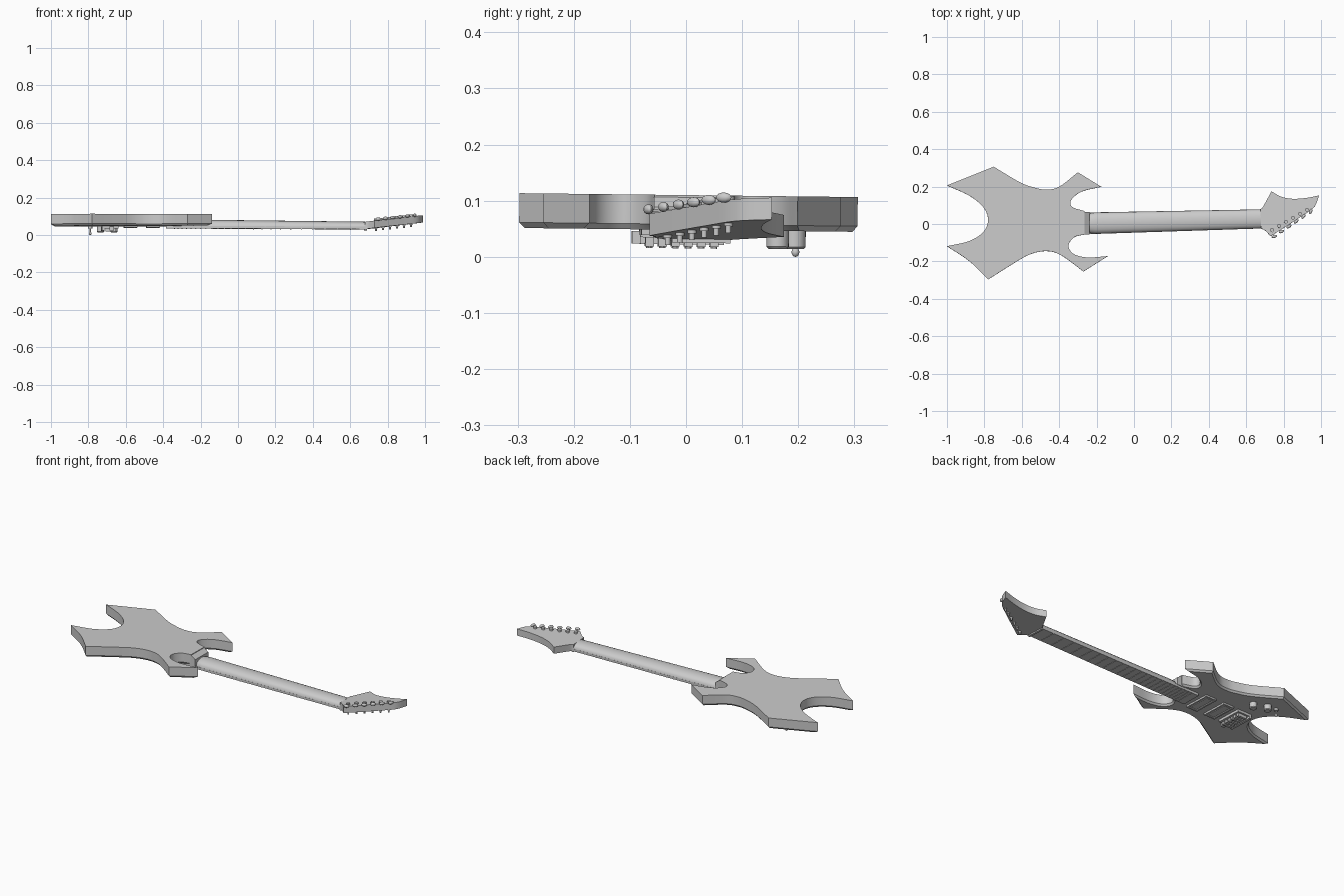
import bpy, bmesh, math
from mathutils import Matrix, Vector

if "Cube" in bpy.data.objects:
    bpy.data.objects.remove(bpy.data.objects["Cube"])

gray = bpy.data.materials.new("plain_gray")
gray.diffuse_color = (0.6, 0.6, 0.6, 1)
gray.use_nodes = True
gray.node_tree.nodes["Principled BSDF"].inputs["Base Color"].default_value = gray.diffuse_color
ROLL = Matrix.Rotation(-0.0115, 4, 'X')   # the whole instrument leans slightly
SKEW = math.atan(0.0255)                  # neck axis angle seen from above


def mid(x):
    """Y of the neck centre line."""
    return 0.003 + 0.0255 * (x + 0.25)


def finish(name, bm, smooth=False):
    bmesh.ops.recalc_face_normals(bm, faces=bm.faces[:])
    bm.transform(ROLL)
    me = bpy.data.meshes.new(name)
    bm.to_mesh(me)
    bm.free()
    me.materials.append(gray)
    ob = bpy.data.objects.new(name, me)
    bpy.context.collection.objects.link(ob)
    if smooth:
        bpy.ops.object.select_all(action='DESELECT')
        ob.select_set(True)
        bpy.context.view_layer.objects.active = ob
        bpy.ops.object.shade_smooth_by_angle(angle=math.radians(35))
    return ob


def add_box(bm, c, s, rot=SKEW):
    m = Matrix.Translation(c) @ Matrix.Rotation(rot, 4, 'Z') @ Matrix.Diagonal((*s, 1))
    bmesh.ops.create_cube(bm, size=1, matrix=m)


def add_cyl(bm, x, y, z0, z1, r0, r1=None, n=16):
    bmesh.ops.create_cone(bm, cap_ends=True, segments=n, radius1=r0,
                          radius2=r0 if r1 is None else r1, depth=z1 - z0,
                          matrix=Matrix.Translation((x, y, (z0 + z1) / 2)))


def spline(p, n=5):
    """Smooth curve through the points, last point left out."""
    q = [Vector(v) for v in p]
    if len(q) == 2:
        return q[:1]
    q = [2 * q[0] - q[1]] + q + [2 * q[-1] - q[-2]]
    out = []
    for a, b, c, d in zip(q, q[1:], q[2:], q[3:]):
        for i in range(n):
            t = i / n
            out.append(0.5 * (2 * b + (c - a) * t + (2 * a - 5 * b + 4 * c - d) * t * t
                              + (3 * b - a - 3 * c + d) * t ** 3))
    return out


def outline(curves):
    return [v for c in curves for v in spline(c)]


def slab(bm, pts, z0, z1):
    """Extrude an outline; returns the bottom face."""
    f = bm.faces.new([bm.verts.new((p[0], p[1], z0)) for p in pts])
    top = bmesh.ops.extrude_face_region(bm, geom=[f], use_keep_orig=True)
    bmesh.ops.translate(bm, vec=(0, 0, z1 - z0),
                        verts=[v for v in top['geom'] if isinstance(v, bmesh.types.BMVert)])
    return f


def loft(bm, rings):
    rows = [[bm.verts.new(p) for p in r] for r in rings]
    n = len(rows[0])
    for a, b in zip(rows, rows[1:]):
        for i in range(n):
            bm.faces.new((a[i], a[(i + 1) % n], b[(i + 1) % n], b[i]))
    bm.faces.new(rows[0])
    bm.faces.new(rows[-1])


# Body: horned outline with a chamfer round the playing face
body = outline([
    [(-1, .205), (-.75, .305)],
    [(-.75, .305), (-.61, .222), (-.53, .193), (-.47, .183), (-.40, .198), (-.30, .275)],
    [(-.30, .275), (-.175, .198)],
    [(-.175, .198), (-.28, .172), (-.335, .128), (-.33, .09), (-.265, .068)],
    [(-.265, .068), (-.265, -.057)],
    [(-.265, -.057), (-.32, -.072), (-.35, -.115), (-.325, -.16), (-.25, -.18), (-.14, -.173)],
    [(-.14, -.173), (-.27, -.255)],
    [(-.27, -.255), (-.39, -.168), (-.47, -.146), (-.56, -.165), (-.66, -.222), (-.78, -.298)],
    [(-.78, -.298), (-.88, -.2), (-1, -.12)],
    [(-1, -.12), (-.88, -.092), (-.805, -.043), (-.78, .02), (-.805, .088), (-.88, .15), (-1, .205)],
])
bm = bmesh.new()
face = slab(bm, body, .058, .110)
bmesh.ops.recalc_face_normals(bm, faces=bm.faces[:])
bmesh.ops.inset_region(bm, faces=[face], thickness=.008, use_even_offset=True, use_boundary=True)
bmesh.ops.translate(bm, verts=face.verts[:], vec=(0, 0, -.010))
finish("body", bm, True)

# Heel block where the neck meets the body
bm = bmesh.new()
prof = [(-.29, .046), (-.29, .106), (-.264, .106), (-.238, .088), (-.238, .046)]
loft(bm, [[(x, y, z) for x, z in prof] for y in (-.058, .064)])
finish("heel", bm)

# Neck: half-round section, rounded at the heel end
bm = bmesh.new()
rings = []
for x, s in ((-.252, .55), (-.246, .78), (-.232, .93), (-.205, 1), (.68, 1)):
    t = (x + .25) / .93
    hw, zb, h = (.058 - .007 * t) * s, .045 - .004 * t, (.037 - .007 * t) * (.6 + .4 * s)
    rings.append([(x, mid(x) + hw * math.cos(math.pi * i / 10),
                   zb + h * math.sin(math.pi * i / 10) ** .8) for i in range(11)])
loft(bm, rings)
finish("neck", bm, True)

# Fretboard: tapered strip under the neck
bm = bmesh.new()
loft(bm, [[(x, mid(x) - w, z), (x, mid(x) + w, z), (x, mid(x) + w, z + .014), (x, mid(x) - w, z + .014)]
          for x, w, z in ((-.385, .059, .035), (.68, .051, .030))])
finish("fretboard", bm)

# Frets: spaced by the twelfth-root rule
bm = bmesh.new()
for i in range(1, 25):
    x = .68 - 1.36 * (1 - 2 ** (-i / 12))
    t = (x + .385) / 1.065
    add_box(bm, (x, mid(x), .0347 - .005 * t), (.004, .114 - .016 * t, .003))
finish("frets", bm)

# Nut
bm = bmesh.new()
add_box(bm, (.682, mid(.682), .037), (.012, .104, .024))
finish("nut", bm)

# Headstock: pointed outline, tilted upward
head = outline([
    [(.675, .078), (.69, .092), (.735, .174)],
    [(.735, .174), (.785, .146), (.845, .134), (.92, .138), (.99, .152)],
    [(.99, .152), (.962, .088), (.885, .033), (.80, -.022), (.73, -.066)],
    [(.73, -.066), (.70, -.035), (.675, -.024)],
])


def tilt(x):
    return .12 * (x - .68)


bm = bmesh.new()
slab(bm, head, .031, .070)
for v in bm.verts:
    v.co.z += tilt(v.co.x)
finish("headstock", bm, True)

# Tuners: post below, housing above, button beyond the edge
posts, buttons = bmesh.new(), bmesh.new()
for i in range(6):
    t = i / 5
    px, py = .738 + .187 * t, -.033 + .108 * t
    bx, by = .750 + .195 * t, -.068 + .134 * t
    z = tilt(px)
    add_cyl(posts, px, py, .014 + z, .035 + z, .005, n=12)
    add_cyl(posts, px, py, .026 + z, .035 + z, .008, n=12)
    add_cyl(posts, px, py, .068 + z, .080 + z, .010, n=12)
    d = Vector((bx - px, by - py, 0))
    ang = math.atan2(d.y, d.x)
    add_box(posts, ((px + bx) / 2, (py + by) / 2, .075 + z), (d.length, .006, .006), ang)
    m = (Matrix.Translation((bx, by, .077 + z)) @ Matrix.Rotation(ang, 4, 'Z')
         @ Matrix.Diagonal((.008, .015, .009, 1)))
    bmesh.ops.create_uvsphere(buttons, u_segments=12, v_segments=8, radius=1, matrix=m)
finish("tuner_posts", posts, True)
finish("tuner_buttons", buttons, True)

# Pickups: surround frame with a raised coil block inside
for name, x in (("neck_pickup", -.455), ("bridge_pickup", -.575)):
    bm = bmesh.new()
    y = mid(x)
    for s in (-1, 1):
        add_box(bm, (x + s * .030, y, .044), (.010, .155, .012))
        add_box(bm, (x, y + s * .0725, .044), (.070, .010, .012))
    add_box(bm, (x, y, .044), (.040, .126, .010))
    finish(name, bm)

# Bridge: base plate, six saddles, side lug
bm = bmesh.new()
bx, by = -.685, mid(-.685)
add_box(bm, (bx, by, .042), (.090, .150, .016))
add_box(bm, (bx - .038, by, .030), (.014, .150, .016))
add_box(bm, (bx + .01, by - .081, .034), (.022, .016, .022))
finish("bridge", bm)
bm = bmesh.new()
for i in range(6):
    y = by + (i - 2.5) * .023
    add_box(bm, (bx + .005, y, .027), (.055, .015, .018))
    add_cyl(bm, bx + .022, y, .015, .022, .006, n=10)
finish("saddles", bm)

# Control knobs
for name, x, y in (("knob_one", -.664, .163), ("knob_two", -.735, .193)):
    bm = bmesh.new()
    add_cyl(bm, x, y, .020, .052, .020, n=24)
    add_cyl(bm, x, y, .016, .020, .016, .020, n=24)
    finish(name, bm, True)

# Selector switch
bm = bmesh.new()
add_cyl(bm, -.79, .195, .036, .050, .011)
add_cyl(bm, -.79, .195, .008, .040, .005, .004)
bmesh.ops.create_uvsphere(bm, u_segments=12, v_segments=8, radius=1,
                          matrix=Matrix.Translation((-.79, .195, .0105)) @ Matrix.Diagonal((.007, .007, .0083, 1)))
finish("selector_switch", bm, True)
